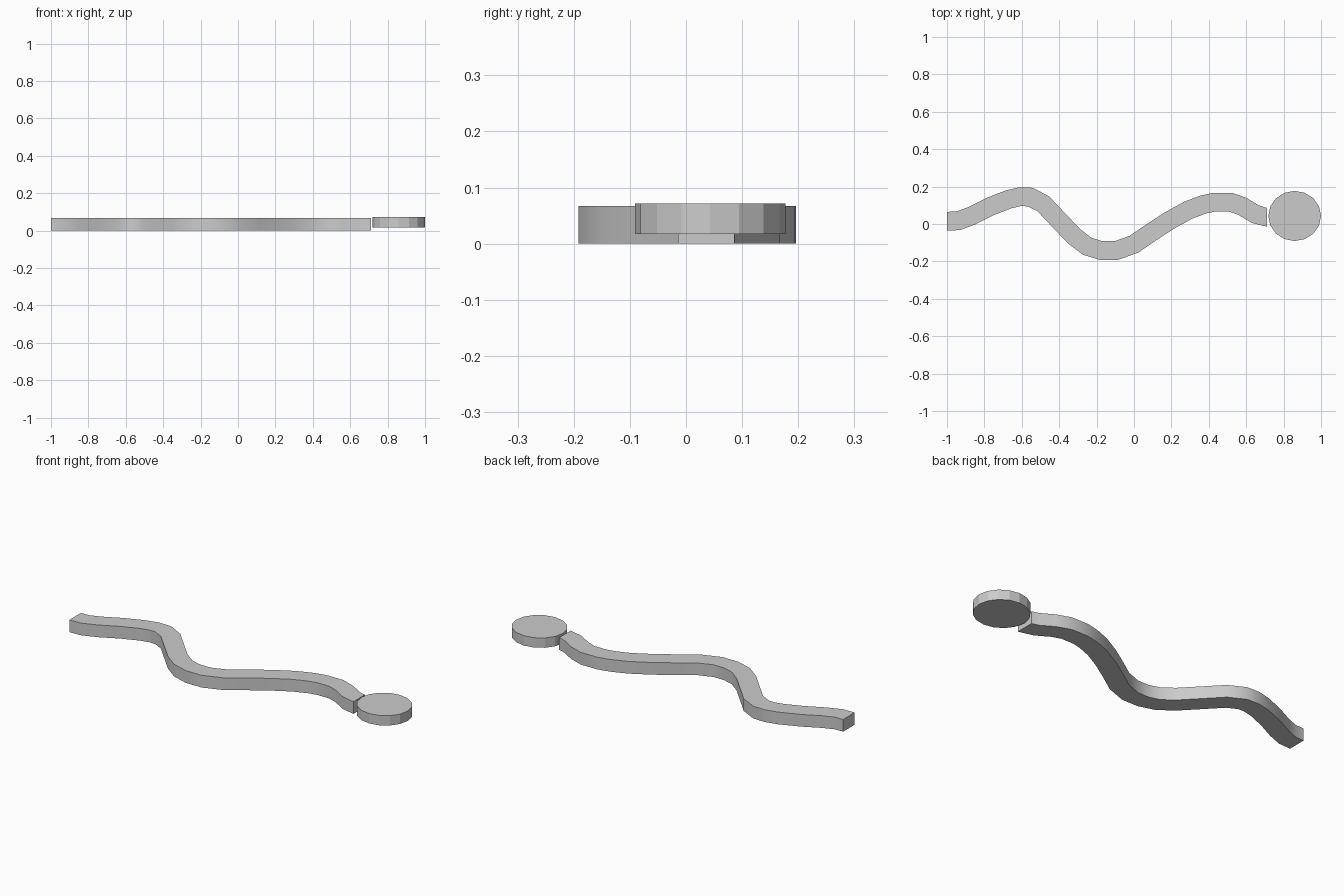
import bpy, bmesh, math
from mathutils import Vector

if "Cube" in bpy.data.objects:
    bpy.data.objects.remove(bpy.data.objects["Cube"])

# Centre line of the winding path, seen from above
PATH = [(-1, .015), (-.94, .017), (-.87, .043), (-.77, .093), (-.67, .132),
        (-.61, .146), (-.555, .144), (-.485, .108), (-.40, .018), (-.32, -.066),
        (-.25, -.119), (-.175, -.142), (-.095, -.142), (.0, -.108), (.09, -.046),
        (.19, .019), (.29, .074), (.37, .104), (.43, .117), (.515, .117),
        (.58, .094), (.65, .052), (.71, .036)]
HALF_WIDTH, HEIGHT = .05, .067


def finish(bm, name):
    bmesh.ops.recalc_face_normals(bm, faces=bm.faces)
    mesh = bpy.data.meshes.new(name)
    bm.to_mesh(mesh)
    bm.free()
    obj = bpy.data.objects.new(name, mesh)
    bpy.context.collection.objects.link(obj)
    return obj


# Winding body: a rectangular section swept along the path
pts = [Vector(p) for p in PATH]
bm = bmesh.new()
rings = []
for i, p in enumerate(pts):
    if i in (0, len(pts) - 1):
        side = Vector((0, HALF_WIDTH))            # ends are cut square to x
    else:
        a = (p - pts[i - 1]).normalized()
        b = (pts[i + 1] - p).normalized()
        t = (a + b).normalized()
        side = Vector((-t.y, t.x)) * HALF_WIDTH / max(t.dot(a), .5)
    lo, hi = p - side, p + side
    rings.append([bm.verts.new((q.x, q.y, z)) for q, z in
                  ((lo, 0), (hi, 0), (hi, HEIGHT), (lo, HEIGHT))])
for r, s in zip(rings, rings[1:]):
    for k in range(4):
        n = (k + 1) % 4
        bm.faces.new((r[k], r[n], s[n], s[k]))
bm.faces.new(rings[0])
bm.faces.new(rings[-1])
body = finish(bm, "winding_body")
bpy.context.view_layer.objects.active = body
body.select_set(True)
bpy.ops.object.shade_smooth_by_angle(angle=math.radians(40))
body.select_set(False)

# Raised flat-sided disc at the right end, slightly longer in x
bpy.ops.mesh.primitive_cylinder_add(vertices=16, radius=1, depth=.054,
                                    location=(.859, .043, .0445))
disc = bpy.context.object
disc.name = "end_disc"
disc.scale = (.141, .134, 1)
